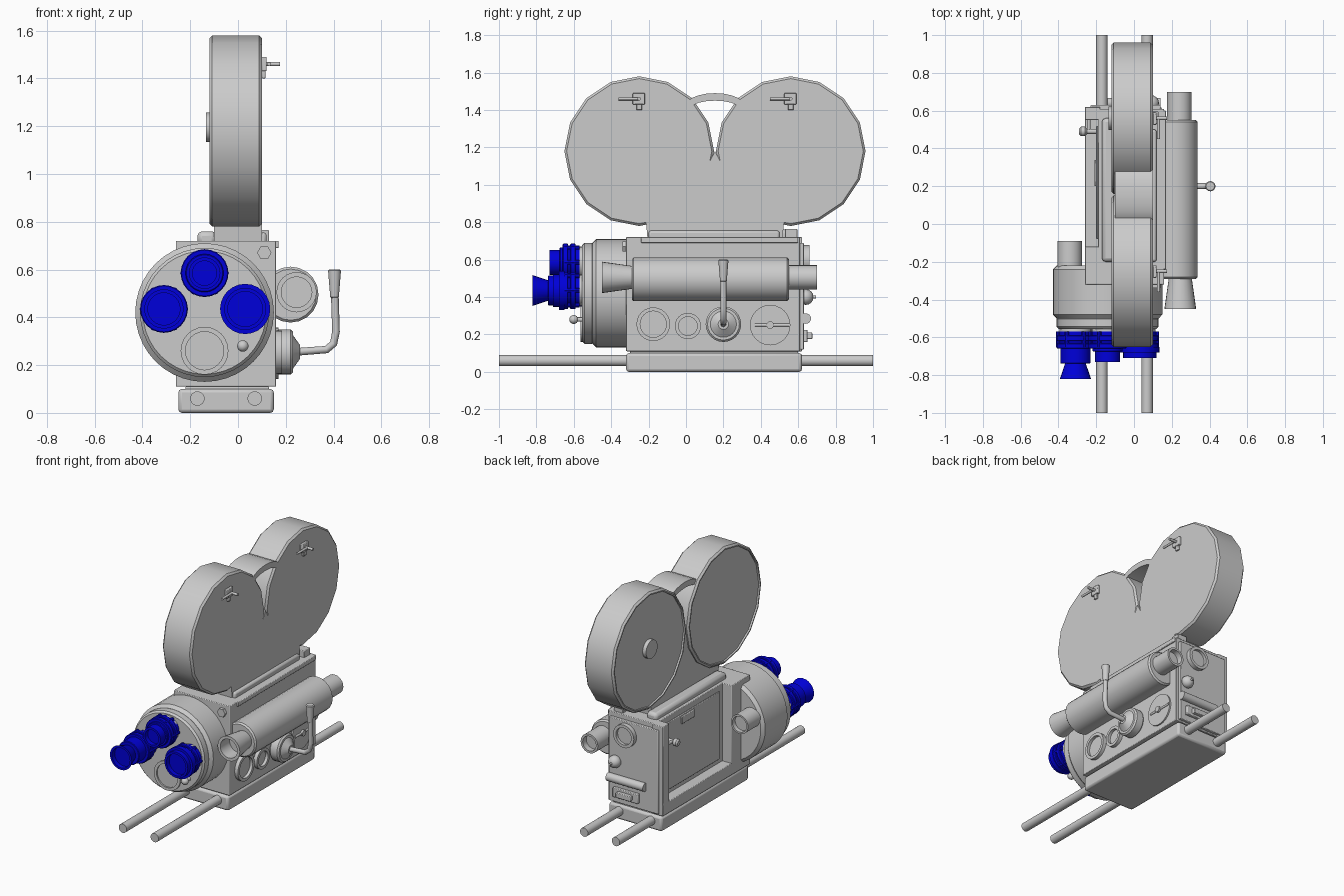
import bpy, bmesh, math
from mathutils import Vector

if "Cube" in bpy.data.objects:
    bpy.data.objects.remove(bpy.data.objects["Cube"])


def material(name, red, green, blue):
    mat = bpy.data.materials.new(name)
    mat.use_nodes = True
    mat.diffuse_color = (red, green, blue, 1)
    mat.node_tree.nodes["Principled BSDF"].inputs["Base Color"].default_value = mat.diffuse_color
    return mat


GREY = material("light grey", 0.6, 0.6, 0.6)
BLUE = material("deep blue", 0, 0, 0.7)
LEFT, RIGHT = Vector((1, 0, 0)), Vector((-1, 0, 0))
BACK, FRONT = Vector((0, 1, 0)), Vector((0, -1, 0))

# Main planes of the body and magazine that the other parts attach to
body_left, body_right, panel_right = 0.16, -0.26, -0.19
body_front, body_back = -0.32, 0.62
body_bottom, body_top = 0.11, 0.72
magazine_left, magazine_right, magazine_z, drum_radius = 0.1, -0.12, 1.18, 0.4
turret_x, turret_z, turret_face = -0.14, 0.42, -0.55


def finish(name, bm, mat=GREY, bevel=0):
    bmesh.ops.remove_doubles(bm, verts=bm.verts, dist=0.0001)
    bmesh.ops.recalc_face_normals(bm, faces=bm.faces)
    mesh = bpy.data.meshes.new(name)
    bm.to_mesh(mesh)
    bm.free()
    mesh.materials.append(mat)
    for polygon in mesh.polygons:
        polygon.use_smooth = True
    mesh.set_sharp_from_angle(angle=math.radians(35))
    part = bpy.data.objects.new(name, mesh)
    bpy.context.collection.objects.link(part)
    if bevel:
        modifier = part.modifiers.new("bevel", "BEVEL")
        modifier.width, modifier.segments = bevel, 2


def box(name, x, y, z, bevel=0.004):
    """Box between a low and a high limit on each axis."""
    bm = bmesh.new()
    bmesh.ops.create_cube(bm, size=1)
    for vert in bm.verts:
        vert.co = [limits[side > 0] for side, limits in zip(vert.co, (x, y, z))]
    finish(name, bm, GREY, bevel)


def lathe(name, origin, axis, profile, sides, mat):
    """Spin (radius, distance) pairs about an axis."""
    bm = bmesh.new()
    turn = axis.to_track_quat("Z", "Y")
    angles = [math.tau * step / sides for step in range(sides)]
    rings = [[bm.verts.new(Vector(origin) + turn @ Vector((radius * math.cos(a), radius * math.sin(a), along)))
              for a in angles] for radius, along in profile]
    for low, high in zip(rings, rings[1:]):
        for i in range(sides):
            bm.faces.new((low[i - 1], low[i], high[i], high[i - 1]))
    finish(name, bm, mat)


def drum(name, origin, axis, radius, length, chamfer=0, flare=1, hollow=0, wall=0.02, sides=24, mat=GREY):
    """Cylinder with optional chamfers, a flared end and a recess in that end."""
    end = radius * flare
    profile = [(0, 0), (radius - chamfer, 0), (radius, chamfer), (end, length - chamfer), (end - chamfer, length)]
    if hollow:
        profile += [(end - wall, length), (end - wall, length - hollow)]
    lathe(name, origin, axis, profile + [(0, length - hollow)], sides, mat)


def ball(name, origin, radius):
    angles = [math.pi * step / 8 for step in range(9)]
    lathe(name, origin, LEFT, [(radius * math.sin(a), -radius * math.cos(a)) for a in angles], 16, GREY)


def prism(name, outline):
    """Extrude a (y, z) outline across the magazine's width."""
    bm = bmesh.new()
    face = bm.faces.new([bm.verts.new((-magazine_left, y, z)) for y, z in outline])
    made = bmesh.ops.extrude_face_region(bm, geom=[face])["geom"]
    moved = [item for item in made if isinstance(item, bmesh.types.BMVert)]
    bmesh.ops.translate(bm, vec=LEFT * 2 * magazine_left, verts=moved)
    finish(name, bm)


# Base plate and the two support rods
box("base_plate", (-0.25, 0.15), (body_front, body_back), (0, 0.1), bevel=0.015)
box("base_neck", (-0.22, 0.13), (-0.3, 0.6), (0.09, body_bottom))
for side, x in (("right", -0.17), ("left", 0.07)):
    drum(side + "_support_rod", (x, -1, 0.06), BACK, radius=0.03, length=2)

# Body with an open recess on the door side
height = (body_bottom, body_top)
recess = (body_right, panel_right + 0.01)
box("body", (panel_right, body_left), (body_front, body_back - 0.01), height)
box("door_sill", recess, (body_front, body_back), (body_bottom, 0.19))
box("door_rear_pillar", recess, (0.55, body_back), height)
box("door_front_pillar", recess, (body_front, -0.12), height)
box("door_panel", (panel_right - 0.01, panel_right), (-0.08, 0.52), (0.22, 0.68))
box("door_hinge", (panel_right - 0.02, panel_right), (0.2, 0.34), (0.62, 0.67))
box("back_plate", (-0.23, 0.14), (0.6, body_back + 0.01), (0.12, 0.69))
box("left_top_trim", (body_left - 0.01, body_left + 0.01), (-0.24, 0.6), (0.69, body_top))

# Door latch
latch = Vector((panel_right, 0.49, 0.57))
drum("door_latch_stem", latch, RIGHT, radius=0.013, length=0.07)
drum("door_latch_knob", latch + RIGHT * 0.06, RIGHT, radius=0.025, length=0.04, chamfer=0.01)
drum("door_latch_lever", latch + RIGHT * 0.05, BACK, radius=0.01, length=0.06)

# Turret housing, disc, empty port, knob and eyepiece
drum("turret_housing", (turret_x, -0.22, turret_z), FRONT, radius=0.29, length=0.28, chamfer=0.02, sides=40)
drum("turret_disc", (turret_x, -0.49, turret_z), FRONT, radius=0.27, length=0.065, chamfer=0.012, sides=40)
drum("empty_lens_port", (turret_x, turret_face, 0.26), FRONT, radius=0.1, length=0.015, hollow=0.01)
drum("turret_knob_stem", (0.02, turret_face, 0.28), FRONT, radius=0.012, length=0.04)
ball("turret_knob", (0.02, turret_face - 0.05, 0.28), 0.024)
drum("eyepiece", (-0.34, -0.23, 0.49), BACK, radius=0.065, length=0.14, hollow=0.03, wall=0.012)
drum("front_nut", (0.11, body_front, 0.67), FRONT, radius=0.03, length=0.02, sides=6)


def lens(name, x, z, reach, tip, flare):
    """Ribbed barrel, narrower neck and hollow tip ending `reach` ahead of the turret."""
    seat = Vector((x, turret_face, z))
    drum(name + "_mount", seat, FRONT, radius=0.085, length=0.02)
    drum(name + "_barrel", seat, FRONT, radius=0.085, length=0.1, mat=BLUE)
    for rib in range(2):
        drum(name + "_rib", seat + FRONT * (0.04 + rib * 0.04), FRONT,
             radius=0.1, length=0.03, chamfer=0.004, mat=BLUE)
    for screw in range(6):
        angle = math.tau * screw / 6
        around = Vector((math.cos(angle), 0, math.sin(angle))) * 0.09
        drum(name + "_screw", seat + around + FRONT * 0.02, FRONT, radius=0.012, length=0.08, sides=8, mat=BLUE)
    neck = reach * 0.7
    drum(name + "_neck", seat, FRONT, radius=0.08, length=neck, chamfer=0.004, mat=BLUE)
    drum(name + "_tip", seat + FRONT * neck, FRONT, radius=tip, length=reach - neck,
         flare=flare, hollow=0.03, wall=0.015, mat=BLUE)


lens("top_lens", turret_x, 0.585, reach=0.18, tip=0.066, flare=1)
lens("long_lens", -0.31, 0.435, reach=0.27, tip=0.055, flare=1.5)
lens("wide_lens", 0.03, 0.435, reach=0.16, tip=0.088, flare=1)
drum("wide_lens_collar", (0.03, turret_face - 0.1, 0.435), FRONT, radius=0.105, length=0.03, mat=BLUE)

# Side finder tube with a flared hood in front and a plain eyepiece behind
drum("finder_tube", (0.22, -0.29, 0.495), BACK, radius=0.117, length=0.84, chamfer=0.01, sides=20)
drum("finder_hood", (0.245, -0.28, 0.505), FRONT, radius=0.06, length=0.17, flare=1.4, hollow=0.1)
drum("finder_eyepiece", (0.24, 0.54, 0.505), BACK, radius=0.065, length=0.16, hollow=0.04, wall=0.015)

# Dials on the crank side
drum("large_dial", (body_left, -0.175, 0.255), LEFT, radius=0.09, length=0.025, hollow=0.02)
drum("small_dial", (body_left, 0.01, 0.245), LEFT, radius=0.07, length=0.025, hollow=0.02)
drum("speed_dial", (body_left, 0.45, 0.25), LEFT, radius=0.108, length=0.01)
drum("speed_dial_pin", (body_left, 0.45, 0.25), LEFT, radius=0.02, length=0.025)
drum("speed_dial_needle", (body_left + 0.01, 0.37, 0.25), BACK, radius=0.008, length=0.18)

# Crank: hub, bent arm and a thicker grip
crank = Vector((body_left, 0.2, 0.255))
drum("crank_hub", crank, LEFT, radius=0.095, length=0.07, chamfer=0.01)
drum("crank_boss", crank + LEFT * 0.07, LEFT, radius=0.07, length=0.03, flare=0.4)
curve = bpy.data.curves.new("crank_arm", "CURVE")
curve.dimensions, curve.bevel_depth, curve.use_fill_caps = "3D", 0.016, True
spline = curve.splines.new("POLY")
arm = [(0.24, crank.z), (0.37, crank.z + 0.01), (0.4, 0.29), (0.41, 0.34), (0.405, 0.5)]
spline.points.add(len(arm) - 1)
for point, (x, z) in zip(spline.points, arm):
    point.co = (x, crank.y, z, 1)
spline.use_smooth = True
curve.materials.append(GREY)
bpy.context.collection.objects.link(bpy.data.objects.new("crank_arm", curve))
drum("crank_grip", (0.404, crank.y, 0.48), Vector((0, 0, 1)), radius=0.018, length=0.12, chamfer=0.005, flare=1.5)

# Rear fittings
drum("rear_window", (0.01, body_back, 0.6), BACK, radius=0.078, length=0.04, hollow=0.02)
ball("rear_knob", (0.09, body_back + 0.02, 0.4), 0.042)
drum("rear_knob_pin", (0.09, body_back + 0.05, 0.4), BACK, radius=0.008, length=0.025)
drum("rear_bar", (-0.14, body_back + 0.02, 0.285), LEFT, radius=0.028, length=0.28)
box("rear_socket", (-0.09, 0.1), (body_back, 0.65), (0.16, 0.225))
box("rear_socket_plug", (-0.05, 0.06), (body_back, 0.675), (0.175, 0.21))

# Top deck under the magazine
box("deck_right_rail", (-0.17, -0.09), (-0.2, 0.56), (0.7, 0.76), bevel=0.02)
box("deck_left_rail", (0.08, 0.12), (-0.2, 0.5), (0.7, 0.755), bevel=0.012)
box("deck_stop", (0.06, 0.13), (0.53, 0.595), (0.7, 0.765))

# Film magazine: two drums with recessed lids and latches
drum_centres = {"front": -0.25, "rear": 0.56}
for end, y in drum_centres.items():
    drum(end + "_magazine", (magazine_left, y, magazine_z), RIGHT, radius=drum_radius,
         length=magazine_left - magazine_right, chamfer=0.012, hollow=0.012, sides=16)
    latch = Vector((magazine_left, y, 1.46))
    box(end + "_latch_plate", (latch.x, latch.x + 0.02), (y - 0.035, y + 0.03), (1.43, 1.49))
    box(end + "_latch_tail", (latch.x, latch.x + 0.015), (y - 0.015, y + 0.015), (1.4, 1.44))
    drum(end + "_latch_stem", latch, LEFT, radius=0.009, length=0.075)
    drum(end + "_latch_lever", latch + LEFT * 0.03, FRONT, radius=0.008, length=0.11)
drum("magazine_hub", (-0.1, drum_centres["rear"], magazine_z + 0.015), RIGHT, radius=0.062, length=0.034)

# Throat: a foot that narrows to a point where the drums meet
middle = sum(drum_centres.values()) / 2
half = [(0.36, 0.7), (0.37, 0.82), (0.25, 0.86), (0.09, 1), (0, magazine_z)]
prism("magazine_throat", [(middle + y, z) for y, z in half] + [(middle - y, z) for y, z in half[-2::-1]])

# Carrying strap arched between the drums
arch = [(middle - 0.15 * math.cos(math.pi * step / 10), math.sin(math.pi * step / 10)) for step in range(11)]
outer = [(y, 1.43 + 0.06 * rise) for y, rise in arch]
prism("carrying_strap", outer + [(y, z - 0.04) for y, z in reversed(outer)])
